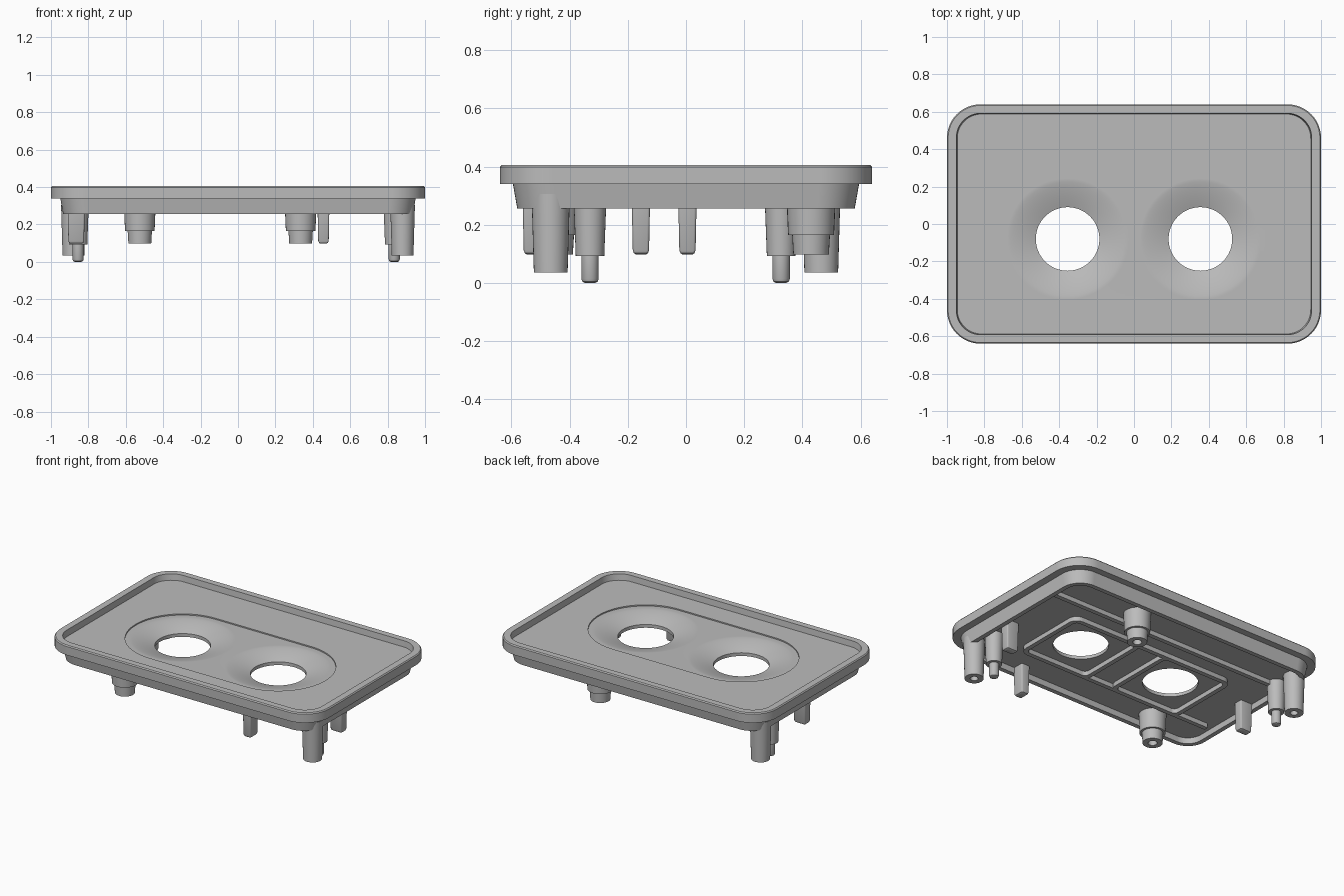
import bpy, bmesh, math
from mathutils import Vector

if "Cube" in bpy.data.objects:
    bpy.data.objects.remove(bpy.data.objects["Cube"], do_unlink=True)

grey = bpy.data.materials.new("plain grey")
grey.use_nodes = True
colour = (0.5, 0.5, 0.5, 1)
grey.diffuse_color = colour
grey.node_tree.nodes["Principled BSDF"].inputs["Base Color"].default_value = colour


def finish(name, bm, at=(0, 0, 0)):
    bmesh.ops.recalc_face_normals(bm, faces=bm.faces)
    mesh = bpy.data.meshes.new(name)
    bm.to_mesh(mesh)
    bm.free()
    mesh.materials.append(grey)
    ob = bpy.data.objects.new(name, mesh)
    ob.location = at
    bpy.context.collection.objects.link(ob)
    return ob


def smooth(ob, angle=30):
    bpy.ops.object.select_all(action="DESELECT")
    ob.select_set(True)
    bpy.context.view_layer.objects.active = ob
    bpy.ops.object.shade_smooth_by_angle(angle=math.radians(angle))


def rounded_rect(hx, hy, r, z, steps=12):
    pts = []
    for q, (sx, sy) in enumerate([(1, 1), (-1, 1), (-1, -1), (1, -1)]):
        for i in range(steps + 1):
            a = (q + i / steps) * math.pi / 2
            pts.append(Vector((sx * (hx - r) + r * math.cos(a),
                               sy * (hy - r) + r * math.sin(a), z)))
    return pts


def circle(r, z, n=32):
    return [Vector((r * math.cos(a), r * math.sin(a), z))
            for a in (i * math.tau / n for i in range(n))]


def loft(name, loops, at=(0, 0, 0), closed=False):
    """Skin a stack of loops; cap both ends, or join last to first."""
    bm = bmesh.new()
    rings = [[bm.verts.new(p) for p in loop] for loop in loops]
    pairs = list(zip(rings, rings[1:]))
    if closed:
        pairs.append((rings[-1], rings[0]))
    else:
        bm.faces.new(rings[0])
        bm.faces.new(rings[-1])
    n = len(rings[0])
    for a, b in pairs:
        for i in range(n):
            j = (i + 1) % n
            bm.faces.new((a[i], a[j], b[j], b[i]))
    return finish(name, bm, at)


def lathe(name, profile, at):
    ob = loft(name, [circle(r, z) for r, z in profile], at)
    smooth(ob)
    return ob


def box(name, x0, x1, y0, y1, z0, z1):
    bm = bmesh.new()
    bmesh.ops.create_cube(bm, size=1)
    for v in bm.verts:
        v.co *= Vector((x1 - x0, y1 - y0, z1 - z0))
    return finish(name, bm, ((x0 + x1) / 2, (y0 + y1) / 2, (z0 + z1) / 2))


def cut(target, cutter):
    cutter.hide_render = True
    mod = target.modifiers.new("cut", "BOOLEAN")
    mod.operation = "DIFFERENCE"
    mod.solver = "EXACT"
    mod.object = cutter
    bpy.context.view_layer.objects.active = target
    bpy.ops.object.modifier_apply(modifier=mod.name)
    bpy.data.objects.remove(cutter, do_unlink=True)


HOLE_X, HOLE_Y = 0.355, -0.08
FLOOR, UNDER = 0.365, 0.295

# Tray: underside recess, skirt, overhanging rim, sunken floor
tray = loft("tray", [rounded_rect(*s) for s in [
    (0.905, 0.55, 0.10, UNDER), (0.905, 0.55, 0.10, 0.255),
    (0.935, 0.58, 0.13, 0.255), (0.95, 0.595, 0.14, 0.34),
    (1.0, 0.64, 0.18, 0.34), (1.0, 0.64, 0.18, 0.398),
    (0.994, 0.634, 0.174, 0.405), (0.95, 0.592, 0.13, 0.405),
    (0.945, 0.588, 0.13, FLOOR)]])

# Shallow long pocket around both openings
POCKET = FLOOR - 0.008
cut(tray, loft("pocket_cutter", [rounded_rect(HOLE_X + 0.35, 0.35, 0.349, z, 24)
                                 for z in (POCKET, 0.5)], (0, HOLE_Y, 0)))

# Dished openings, curving down to a straight hole
for s in (-1, 1):
    steps = 8
    dish = [(0.17, 0.2)]
    for i in range(steps + 1):
        t = i / steps
        dish.append((0.17 + 0.155 * t, POCKET - 0.04 * (1 - t) ** 1.4))
    dish.append((0.325, 0.45))
    cut(tray, loft("dish_cutter", [circle(r, z, 64) for r, z in dish],
                   (s * HOLE_X, HOLE_Y, 0)))
smooth(tray)
weighted = tray.modifiers.new("weighted normals", "WEIGHTED_NORMAL")
weighted.keep_sharp = True

# Stiffening ribs beneath the floor
LOW, HIGH = 0.265, UNDER + 0.005
for side, s in (("left", 1), ("right", -1)):
    frame = loft("rib_frame_" + side, [rounded_rect(h, h, r, z, 6) for h, r, z in [
        (0.265, 0.06, HIGH), (0.265, 0.06, LOW), (0.235, 0.03, LOW), (0.235, 0.03, HIGH)]],
        (s * HOLE_X, HOLE_Y, 0), closed=True)
    smooth(frame)
box("rib_back", -0.91, 0.91, 0.305, 0.335, LOW, HIGH)
box("rib_middle", -0.15, 0.15, 0.155, 0.185, LOW, HIGH)
box("rib_front", -0.85, 0.15, -0.345, -0.315, LOW, HIGH)

# Posts hanging from the underside
TOP = UNDER + 0.01
for side, x, y in (("left_front", 0.88, -0.465), ("right_back", -0.88, 0.465)):
    lathe("corner_post_" + side, [(0.066, TOP), (0.058, 0.035), (0.024, 0.035),
                                  (0.022, 0.09)], (x, y, 0))
for side, x, y in (("left_front", 0.835, -0.33), ("right_back", -0.855, 0.327)):
    lathe("locating_pin_" + side, [(0.057, TOP), (0.049, 0.092), (0.03, 0.092),
                                   (0.03, 0.014), (0.026, 0.004), (0.018, 0)], (x, y, 0))
for side, x, y in (("left_back", 0.335, 0.43), ("right_front", -0.525, -0.45)):
    lathe("stepped_boss_" + side, [(0.085, TOP), (0.079, 0.165), (0.065, 0.165),
                                   (0.061, 0.097), (0.028, 0.097), (0.026, 0.15)], (x, y, 0))

# Tapered clip fins with softened tips
for side, x, y, hx, hy in (("front", 0.457, -0.52, 0.028, 0.038),
                           ("left", 0.855, -0.155, 0.042, 0.028),
                           ("right", -0.865, 0.005, 0.042, 0.028)):
    fin = loft("clip_fin_" + side, [
        rounded_rect(hx + d, hy + d, 0.008, z, 3) for d, z in
        [(0.004, TOP), (0, 0.112), (-0.004, 0.102), (-0.012, 0.097)]], (x, y, 0))
    smooth(fin)
